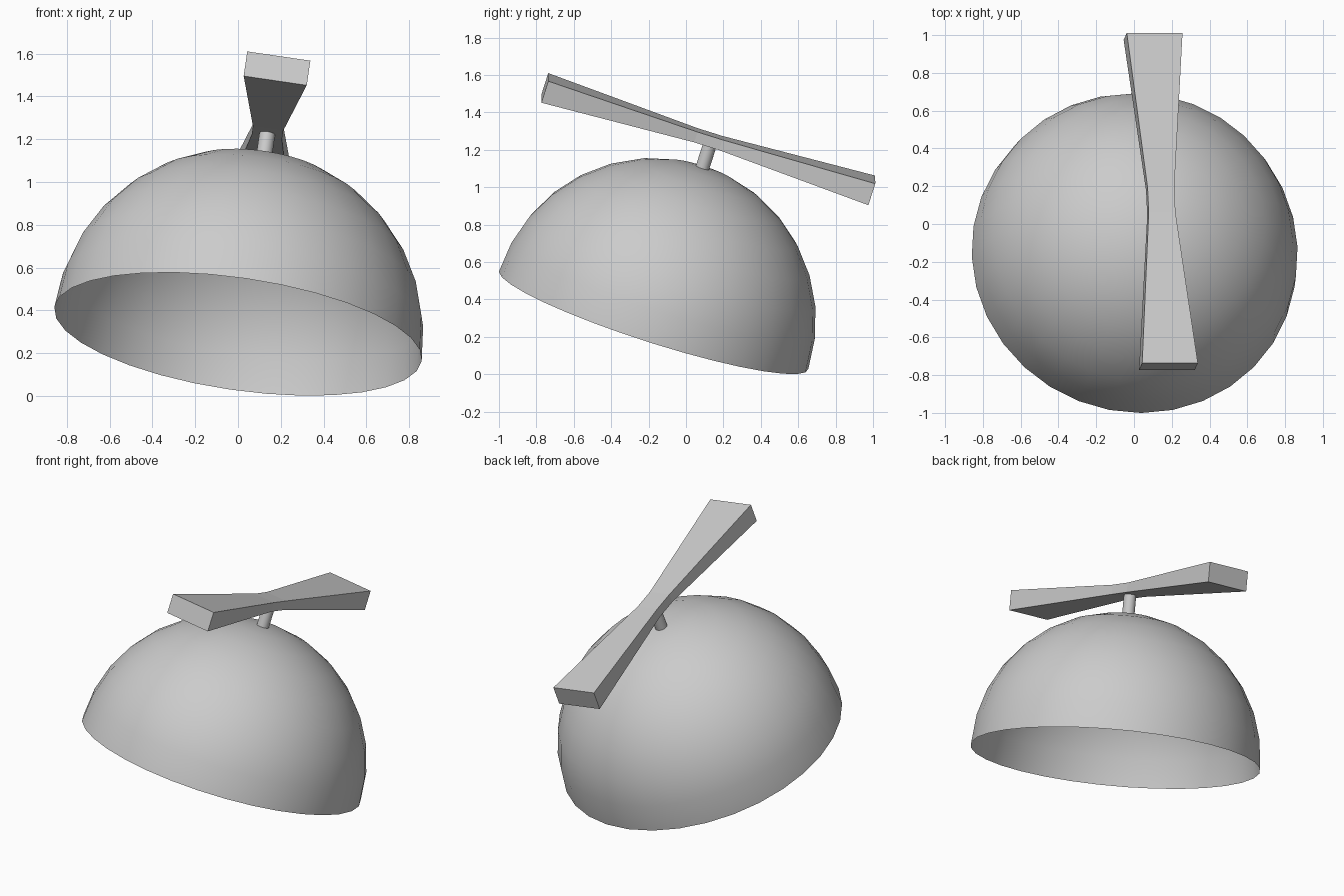
import bpy, bmesh
from mathutils import Matrix, Vector

if "Cube" in bpy.data.objects:
    bpy.data.objects.remove(bpy.data.objects["Cube"])

# Tilted frame: n = dome axis, d = blade length, w = blade width
R = 0.868
n = Vector((0.138, 0.302, 0.943)).normalized()
d = Vector((-0.045, 0.952, -0.303))
d = (d - n * d.dot(n)).normalized()
w = d.cross(n)
frame = Matrix((w, d, n)).transposed().to_4x4()
frame.translation = (0, -0.173, 0.289)


def add_object(name, bm, smooth):
    bm.transform(frame)
    mesh = bpy.data.meshes.new(name)
    bm.to_mesh(mesh)
    bm.free()
    obj = bpy.data.objects.new(name, mesh)
    bpy.context.collection.objects.link(obj)
    if smooth:
        bpy.ops.object.select_all(action='DESELECT')
        obj.select_set(True)
        bpy.context.view_layer.objects.active = obj
        bpy.ops.object.shade_smooth_by_angle()
    return obj


# Open half-sphere cap
bm = bmesh.new()
bmesh.ops.create_uvsphere(bm, u_segments=32, v_segments=16, radius=R)
bmesh.ops.delete(bm, geom=[v for v in bm.verts if v.co.z < -0.01], context='VERTS')
add_object("dome_cap", bm, True)

# Short shaft on the crown
bm = bmesh.new()
bmesh.ops.create_cone(bm, cap_ends=True, segments=32, radius1=0.037, radius2=0.037,
                      depth=0.15, matrix=Matrix.Translation((0, 0, 0.935)))
add_object("shaft", bm, True)

# Propeller blade: box sections pinched at the middle
bm = bmesh.new()
rings = []
for y, s in ((-0.917, 1), (-0.07, 0.48), (0.07, 0.48), (0.917, 1)):
    rings.append([bm.verts.new((sx * 0.149 * s, y - 0.017, 1.021 + sz * 0.061 * s))
                  for sx, sz in ((-1, -1), (1, -1), (1, 1), (-1, 1))])
for a, b in zip(rings, rings[1:]):
    for i in range(4):
        j = (i + 1) % 4
        bm.faces.new((a[i], a[j], b[j], b[i]))
bm.faces.new(rings[0])
bm.faces.new(rings[-1])
bmesh.ops.recalc_face_normals(bm, faces=bm.faces)
add_object("propeller", bm, False)
